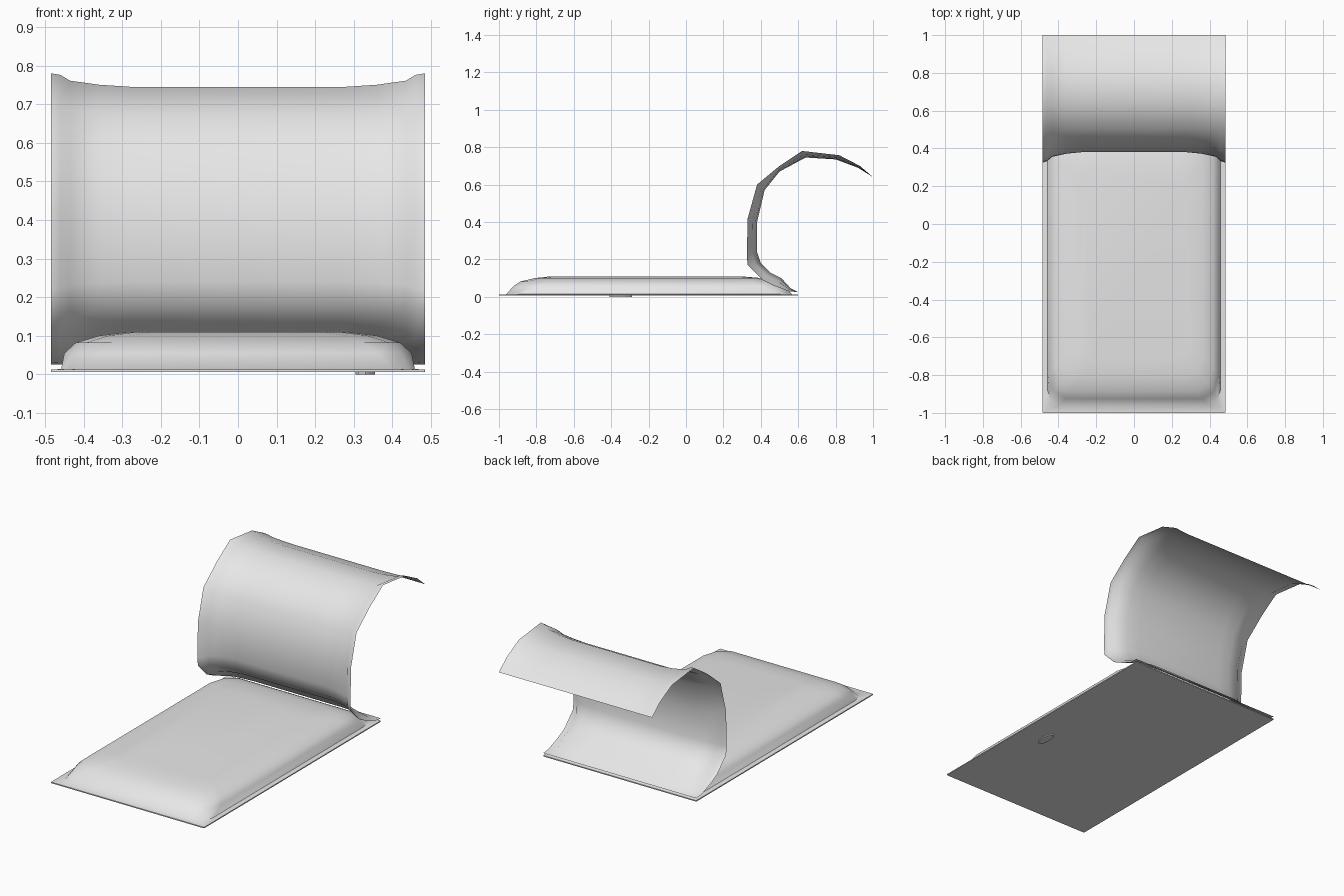
import bpy, bmesh, math

cube = bpy.data.objects.get("Cube")
if cube:
    bpy.data.objects.remove(cube)


def material(name, rgb):
    m = bpy.data.materials.new(name)
    m.use_nodes = True
    m.diffuse_color = (*rgb, 1)
    m.node_tree.nodes["Principled BSDF"].inputs["Base Color"].default_value = (*rgb, 1)
    return m


GREY = material("pale grey plastic", (0.8, 0.8, 0.8))


def finish(name, bm, angle):
    mesh = bpy.data.meshes.new(name)
    bm.to_mesh(mesh)
    bm.free()
    mesh.materials.append(GREY)
    ob = bpy.data.objects.new(name, mesh)
    bpy.context.collection.objects.link(ob)
    bpy.ops.object.select_all(action='DESELECT')
    ob.select_set(True)
    bpy.context.view_layer.objects.active = ob
    bpy.ops.object.shade_smooth_by_angle(angle=math.radians(angle))
    return ob


def bridge(bm, a, b, closed):
    n = len(a)
    for i in range(n if closed else n - 1):
        j = (i + 1) % n
        bm.faces.new((a[i], a[j], b[j], b[i]))


def ring(bm, half, front, back, cut_x, cut_y, z):
    """Rectangle with clipped corners, counter-clockwise."""
    pts = []
    for sx, sy in ((1, -1), (1, 1), (-1, 1), (-1, -1)):
        y = front if sy < 0 else back
        corner = [(sx * (half - cut_x), y),
                  (sx * (half - cut_x * .3), y - sy * cut_y * .3),
                  (sx * half, y - sy * cut_y)]
        pts += corner if sx * sy < 0 else corner[::-1]
    return [bm.verts.new((x, y, z)) for x, y in pts]


# Tray: flat flange rising into a soft rectangular mound, closed underneath
bm = bmesh.new()
levels = [
    (.485, -1.0, .60, .004, .004, .006),
    (.485, -1.0, .60, .004, .004, .012),
    (.458, -.96, .565, .06, .08, .014),
    (.45, -.925, .53, .09, .13, .055),
    (.42, -.885, .48, .09, .13, .082),
    (.36, -.81, .41, .08, .11, .10),
    (.28, -.72, .29, .06, .08, .11),
]
rings = [ring(bm, *lv) for lv in levels]
for a, b in zip(rings, rings[1:]):
    bridge(bm, a, b, True)
bm.faces.new(rings[0][::-1])
bm.faces.new(rings[-1])
finish("tray", bm, 50)

# Peeled film: side edges follow one curve, the pressed middle another
edge = [(.60, .025), (.55, .03), (.47, .06), (.41, .09), (.33, .17), (.325, .22), (.33, .42),
        (.38, .60), (.50, .70), (.62, .78), (.82, .757), (.93, .70), (1.0, .64)]
middle = [(.60, .025), (.56, .045), (.51, .10), (.45, .13), (.40, .18), (.38, .24), (.38, .40),
          (.42, .57), (.50, .67), (.64, .745), (.80, .735), (.92, .69), (1.0, .64)]
across = [(.485, 0), (.46, .12), (.435, .55), (.36, .85), (.28, 1)]
columns = [(-x, b) for x, b in across] + [(x, b) for x, b in reversed(across)]
bm = bmesh.new()
rows = []
for (ey, ez), (my, mz) in zip(edge, middle):
    rows.append([bm.verts.new((x, ey + (my - ey) * b, ez + (mz - ez) * b)) for x, b in columns])
for a, b in zip(rows, rows[1:]):
    bridge(bm, a, b, False)
finish("peeled_film", bm, 70)

# Small raised nub under the tray
bm = bmesh.new()
bmesh.ops.create_cone(bm, cap_ends=True, segments=8, radius1=.5, radius2=.5, depth=1)
for v in bm.verts:
    v.co = (v.co.x * .05 + .33, v.co.y * .12 - .35, v.co.z * .008 + .004)
finish("underside_nub", bm, 40)
